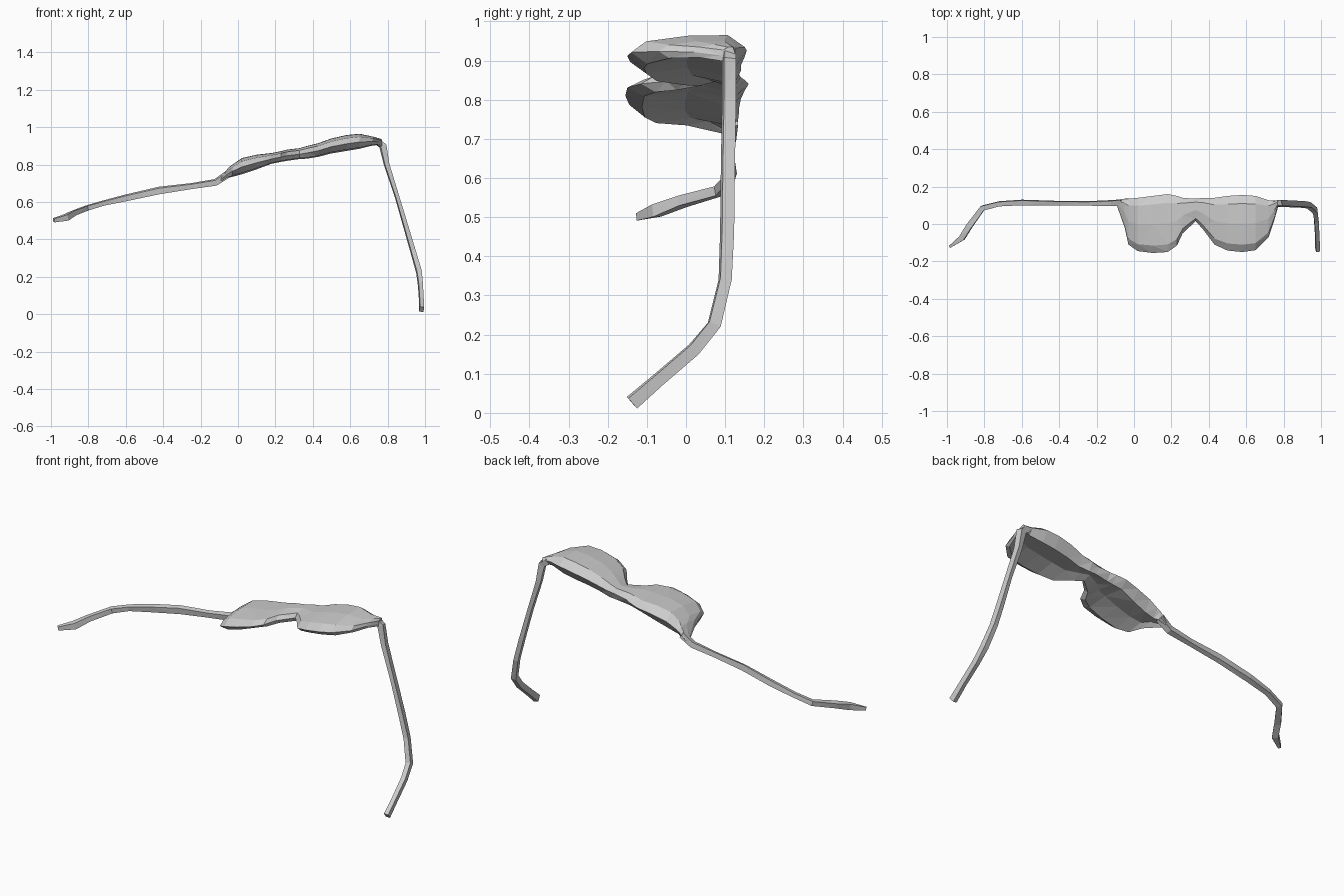
import bpy, bmesh
from mathutils import Vector


def loft(name, rings):
    """Skin a list of equal-length rings into a closed, faceted solid."""
    bm = bmesh.new()
    loops = [[bm.verts.new(p) for p in ring] for ring in rings]
    n = len(loops[0])
    for a, b in zip(loops, loops[1:]):
        for i in range(n):
            j = (i + 1) % n
            bm.faces.new((a[i], a[j], b[j], b[i]))
    bm.faces.new(loops[0])
    bm.faces.new(loops[-1])
    bmesh.ops.triangulate(bm, faces=bm.faces[:])
    bmesh.ops.recalc_face_normals(bm, faces=bm.faces[:])
    mesh = bpy.data.meshes.new(name)
    bm.to_mesh(mesh)
    bm.free()
    obj = bpy.data.objects.new(name, mesh)
    bpy.context.collection.objects.link(obj)
    return obj


def lens_ring(x, lo, hi, bot, top):
    """Domed top, slightly hollow back, rounded rim."""
    h, t = hi - lo, top - bot
    section = [(0, .45), (.13, .80), (.5, .98), (.85, 1), (1, .62),
               (.88, .0), (.5, .28), (.14, .08)]
    return [Vector((x, lo + u * h, bot + v * t)) for u, v in section]


def arm(name, path):
    """Four-sided bar; each path entry is x, y, z, half height, half thickness."""
    pts = [Vector(p[:3]) for p in path]
    rings = []
    for i, p in enumerate(pts):
        t = (pts[min(i + 1, len(pts) - 1)] - pts[max(i - 1, 0)]).normalized()
        y = Vector((0, 1, 0))
        n1 = (y - t * y.dot(t)).normalized()
        n2 = t.cross(n1)
        a, b = path[i][3:]
        rings.append([p + n1 * a + n2 * b * .6, p - n1 * a * .7 + n2 * b,
                      p - n1 * a - n2 * b * .6, p + n1 * a * .7 - n2 * b])
    return loft(name, rings)


# Both lenses and the bridge: x, lower edge y, brow y, back z, front z
loft("lens_front", [lens_ring(*s) for s in (
    (-.09, .095, .13, .71, .735),
    (-.05, -.02, .135, .73, .785),
    (-.03, -.11, .135, .735, .80),
    (.02, -.145, .14, .748, .835),
    (.10, -.155, .15, .775, .853),
    (.18, -.15, .16, .805, .862),
    (.23, -.115, .15, .815, .872),
    (.26, -.05, .14, .82, .88),
    (.33, .015, .135, .83, .888),
    (.37, -.03, .14, .832, .90),
    (.43, -.11, .14, .842, .915),
    (.50, -.142, .15, .86, .94),
    (.58, -.15, .155, .873, .958),
    (.65, -.14, .15, .885, .965),
    (.72, -.07, .127, .902, .95),
    (.75, .02, .125, .905, .942),
    (.77, .09, .125, .895, .935))])

# Left arm with its drooping ear tip
arm("left_arm", [
    (-.06, .115, .745, .018, .02), (-.12, .112, .705, .016, .018),
    (-.25, .11, .685, .012, .016), (-.42, .112, .662, .012, .02),
    (-.60, .115, .622, .015, .018), (-.72, .108, .594, .014, .014),
    (-.81, .085, .567, .016, .015), (-.88, -.01, .54, .018, .016),
    (-.92, -.075, .517, .017, .02), (-.985, -.122, .502, .007, .012)])

# Right arm with its drooping ear tip
arm("right_arm", [
    (.74, .11, .925, .016, .018), (.775, .11, .90, .018, .02),
    (.795, .11, .80, .018, .015), (.85, .107, .63, .018, .012),
    (.90, .105, .46, .018, .014), (.935, .10, .34, .017, .015),
    (.968, .072, .225, .018, .016), (.975, .02, .162, .018, .014),
    (.98, -.07, .085, .018, .013), (.982, -.138, .026, .02, .014)])
